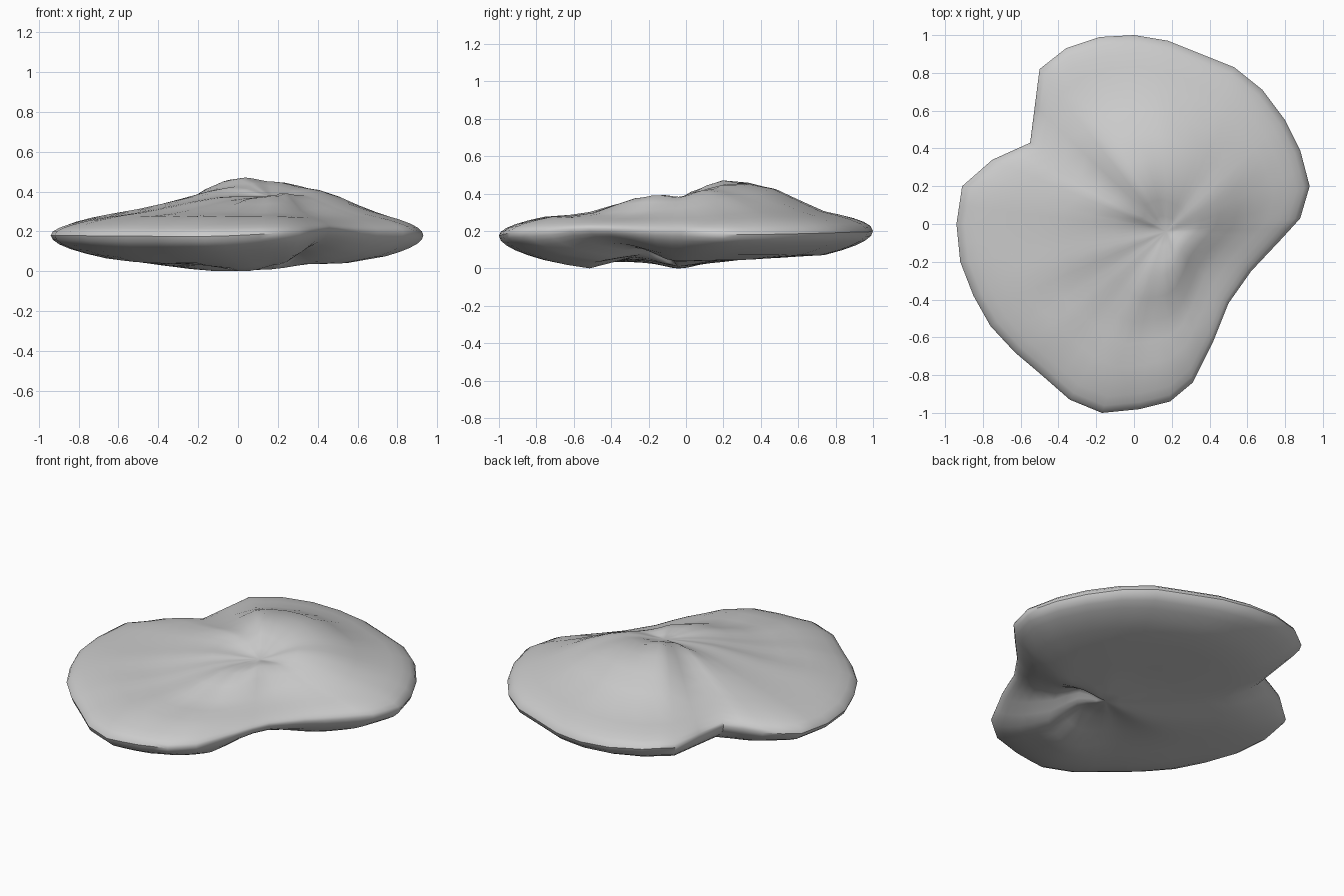
import bpy
import bmesh
import math
from mathutils import Vector

default_cube = bpy.data.objects.get("Cube")
if default_cube:
    bpy.data.objects.remove(default_cube, do_unlink=True)

HUB = Vector((0.17, -0.04))
HUB_TOP, HUB_BOTTOM = 0.385, 0.02
RINGS = (0.08, 0.16, 0.25, 0.37, 0.5, 0.62, 0.75, 0.84, 0.91, 0.96, 0.99)

# Outline of the lobed cap, counter-clockwise from the right side
OUTLINE = [
    (0.93, 0.2), (0.88, 0.39), (0.8, 0.55), (0.68, 0.71), (0.53, 0.83), (0.18, 0.97),
    (0, 1), (-0.18, 0.99), (-0.36, 0.93), (-0.5, 0.82), (-0.55, 0.43), (-0.75, 0.34),
    (-0.91, 0.2), (-0.94, 0), (-0.92, -0.2), (-0.85, -0.38), (-0.76, -0.54),
    (-0.63, -0.68), (-0.5, -0.79), (-0.34, -0.93), (-0.17, -1), (0.03, -0.98),
    (0.19, -0.94), (0.31, -0.84), (0.42, -0.62), (0.5, -0.42), (0.62, -0.25),
    (0.78, -0.08), (0.88, 0.03),
]

# Heights at quarter, half and three quarter radius, by direction in degrees
TOP = {
    0: (0.39, 0.33, 0.28), 45: (0.43, 0.39, 0.31), 90: (0.46, 0.435, 0.315),
    120: (0.48, 0.43, 0.315), 147: (0.435, 0.385, 0.325), 180: (0.385, 0.335, 0.285),
    225: (0.365, 0.315, 0.285), 270: (0.385, 0.305, 0.285), 300: (0.4, 0.315, 0.275),
}
BOTTOM = {
    0: (0.045, 0.05, 0.085), 45: (0.05, 0.055, 0.085), 90: (0.055, 0.065, 0.08),
    120: (0.05, 0.065, 0.085), 147: (0.03, 0.05, 0.08), 180: (0.01, 0.04, 0.075),
    225: (0.055, 0.045, 0.05), 255: (0.07, 0.01, 0.055), 275: (0.08, 0.045, 0.08),
    300: (0.12, 0.12, 0.145),
}
# Height of the rim itself, by direction in degrees
RIM = {
    0: (0.205,), 20: (0.19,), 90: (0.205,), 128: (0.24,), 147: (0.235,), 165: (0.2,),
    180: (0.19,), 250: (0.185,), 275: (0.2,), 300: (0.225,),
}


def heights_at(table, angle):
    """Blend the heights between neighbouring directions."""
    keys = sorted(table)
    spans = zip(keys, keys[1:] + [keys[0] + 360])
    for start, end in spans:
        if start <= angle < end:
            f = (angle - start) / (end - start)
            f = f * f * (3 - 2 * f)
            return [a + (b - a) * f for a, b in zip(table[start], table[end % 360])]


def direction(point):
    """Angle of a rim point around the hub, in degrees."""
    spoke = point - HUB
    return math.degrees(math.atan2(spoke.y, spoke.x)) % 360


def height(table, hub_z, angle, t):
    """Smooth curve from the hub outward, ending in a rounded rim."""
    knots = [hub_z] + heights_at(table, angle)
    if t > 0.75:
        rim_z = heights_at(RIM, angle)[0]
        return rim_z + (knots[-1] - rim_z) * math.sqrt((1 - t) * 4)
    i = min(int(t * 4), 2)
    f = t * 4 - i
    a, b, c, d = (knots[max(0, min(k, 3))] for k in range(i - 1, i + 3))
    return b + f * (c - a + f * (2 * a - 5 * b + 4 * c - d + f * (3 * (b - c) + d - a))) / 2


def pleat(angle, t):
    """Fine radial pleats across the front right half of the top."""
    reach = max(0, math.cos(math.radians(angle - 215)))
    return 0.003 * reach * math.sin(math.radians(angle * 15)) * math.sin(math.pi * t)


# Rim points, with a midpoint between each pair
rim_points = []
for here, after in zip(OUTLINE, OUTLINE[1:] + OUTLINE[:1]):
    here, after = Vector(here), Vector(after)
    rim_points += [here, (here + after) / 2]
count = len(rim_points)

bm = bmesh.new()
rim = [bm.verts.new((p.x, p.y, heights_at(RIM, direction(p))[0])) for p in rim_points]


def build_side(table, hub_z, is_top):
    """One face of the cap, from the hub to the shared rim."""
    rings = []
    for t in RINGS:
        ring = []
        for p in rim_points:
            angle = direction(p)
            z = height(table, hub_z, angle, t)
            if is_top:
                z += pleat(angle, t)
            xy = HUB.lerp(p, t)
            ring.append(bm.verts.new((xy.x, xy.y, z)))
        rings.append(ring)
    rings.append(rim)
    centre = bm.verts.new((HUB.x, HUB.y, hub_z))
    for k in range(count):
        n = (k + 1) % count
        bm.faces.new((centre, rings[0][k], rings[0][n]))
        for inner, outer in zip(rings, rings[1:]):
            bm.faces.new((inner[k], outer[k], outer[n], inner[n]))


build_side(TOP, HUB_TOP, True)
build_side(BOTTOM, HUB_BOTTOM, False)
bmesh.ops.recalc_face_normals(bm, faces=bm.faces)

# Rest the lowest point on the ground
lowest = min(v.co.z for v in bm.verts)
bmesh.ops.translate(bm, verts=bm.verts, vec=(0, 0, -lowest))

mesh = bpy.data.meshes.new("lobed_cap")
bm.to_mesh(mesh)
bm.free()
cap = bpy.data.objects.new("lobed_cap", mesh)
bpy.context.collection.objects.link(cap)

# Plain grey finish
grey = bpy.data.materials.new("light_grey")
grey.use_nodes = True
colour = (0.6, 0.6, 0.6, 1)
grey.diffuse_color = colour
grey.node_tree.nodes["Principled BSDF"].inputs["Base Color"].default_value = colour
mesh.materials.append(grey)

bpy.ops.object.select_all(action="DESELECT")
cap.select_set(True)
bpy.context.view_layer.objects.active = cap
bpy.ops.object.shade_smooth_by_angle(angle=math.radians(40))
